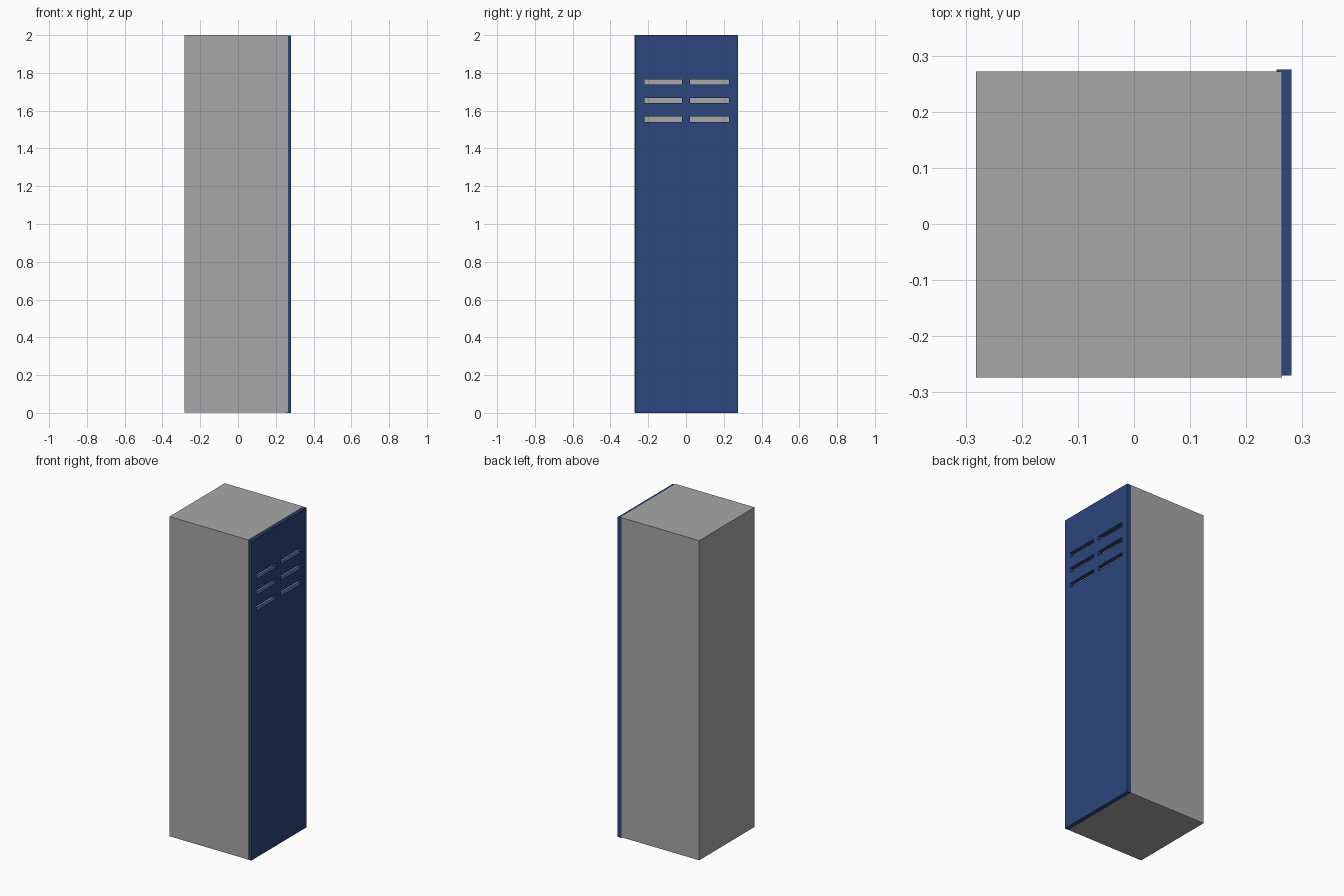
import bpy, bmesh
from mathutils import Matrix, Vector

if "Cube" in bpy.data.objects:
    bpy.data.objects.remove(bpy.data.objects["Cube"])


def material(name, rgb):
    m = bpy.data.materials.new(name)
    m.diffuse_color = (*rgb, 1)
    m.use_nodes = True
    m.node_tree.nodes["Principled BSDF"].inputs["Base Color"].default_value = m.diffuse_color
    return m


def finish(bm, name, mat):
    bmesh.ops.recalc_face_normals(bm, faces=bm.faces)
    me = bpy.data.meshes.new(name)
    bm.to_mesh(me)
    bm.free()
    me.materials.append(mat)
    ob = bpy.data.objects.new(name, me)
    bpy.context.collection.objects.link(ob)
    return ob


def box(bm, lo, hi):
    lo, hi = Vector(lo), Vector(hi)
    mat = Matrix.Translation((lo + hi) / 2) @ Matrix.Diagonal((*(hi - lo), 1))
    return bmesh.ops.create_cube(bm, size=1, matrix=mat)["verts"]


grey = material("cabinet grey", (0.386, 0.386, 0.386))
blue = material("door blue", (0.025, 0.061, 0.202))

# Cabinet: box with a recessed open front (+x side)
bm = bmesh.new()
box(bm, (-0.282, -0.2735, 0.003), (0.2635, 0.272, 2.0))
bm.faces.ensure_lookup_table()
front = max(bm.faces, key=lambda f: f.calc_center_median().x)
bmesh.ops.inset_region(bm, faces=[front], thickness=0.009)
hollow = bmesh.ops.extrude_discrete_faces(bm, faces=[front])["faces"][0]
bmesh.ops.translate(bm, verts=hollow.verts, vec=(-0.535, 0, 0))
finish(bm, "cabinet_body", grey)

# Door: a grid of cells, with the vent cells left out, given thickness
ys = [-0.27, -0.221, -0.021, 0.022, 0.228, 0.275]
zs = [0, 1.541, 1.57, 1.64, 1.668, 1.738, 1.766, 1.997]
bm = bmesh.new()
grid = [[bm.verts.new((0.281, y, z)) for z in zs] for y in ys]
for i in range(len(ys) - 1):
    for j in range(len(zs) - 1):
        if i % 2 and j % 2:
            continue  # vent slot
        bm.faces.new((grid[i][j], grid[i + 1][j], grid[i + 1][j + 1], grid[i][j + 1]))
back = bmesh.ops.extrude_face_region(bm, geom=bm.faces[:], use_keep_orig=True)["geom"]
bmesh.ops.translate(bm, verts=[v for v in back if isinstance(v, bmesh.types.BMVert)],
                    vec=(-0.027, 0, 0))
finish(bm, "vented_door", blue)
